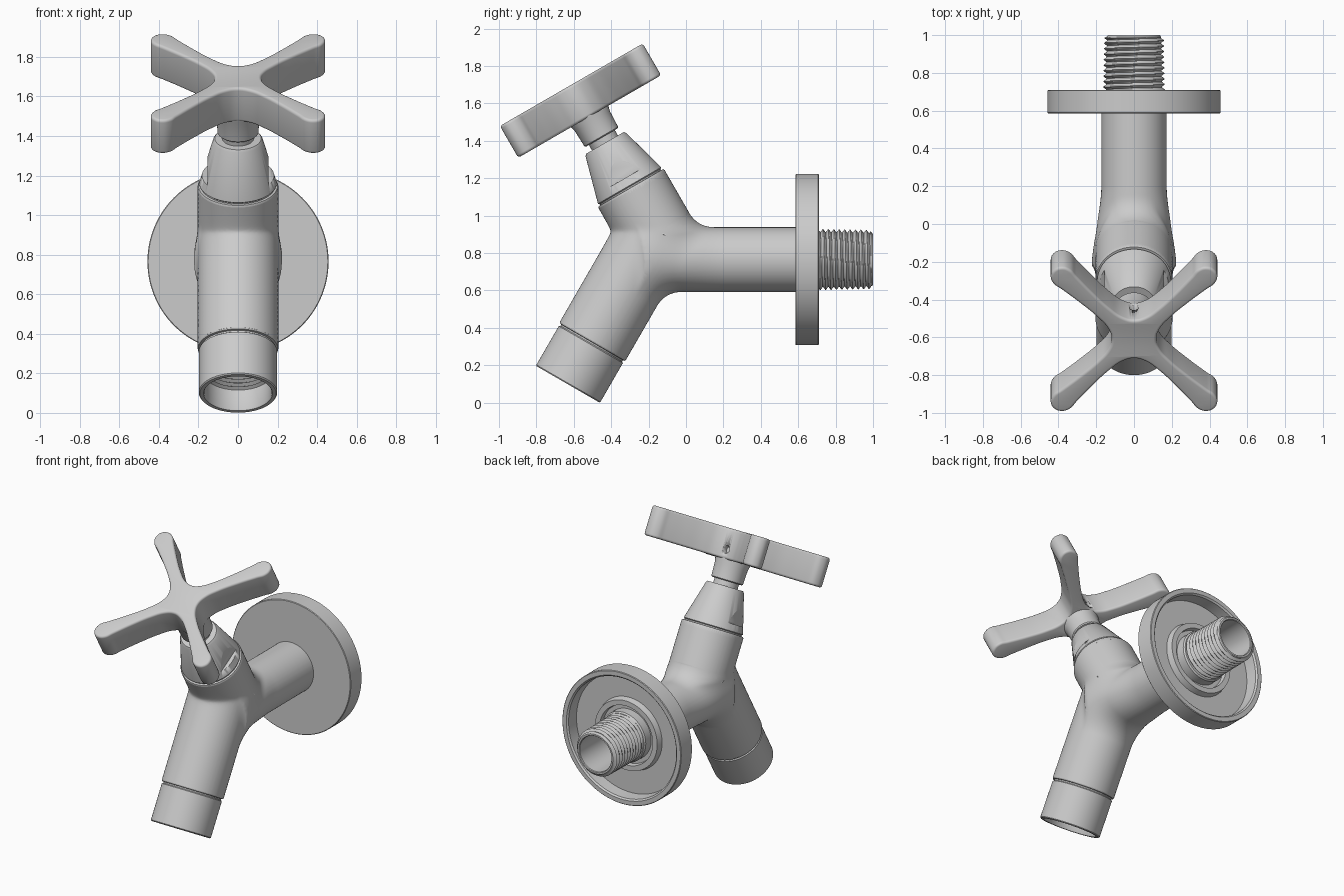
import bpy, bmesh, math
from math import pi, sin, cos, radians, hypot
from mathutils import Vector, Matrix

if "Cube" in bpy.data.objects:
    bpy.data.objects.remove(bpy.data.objects["Cube"])

UP, DOWN, BACK = radians(30), radians(150), radians(-90)   # x-rotations of the three axes
SEAM_LOW = Vector((0, -0.4975, 0.33))
SEAM_TOP = Vector((0, -0.29, 1.14))
PIPE_Z, PIPE_R, BODY_R = 0.765, 0.173, 0.204
KNEE_Y, KNEE_Z = -0.16, 0.915


def add_object(name, mesh, loc=(0, 0, 0), rot=0.0, angle=35):
    ob = bpy.data.objects.new(name, mesh)
    bpy.context.collection.objects.link(ob)
    ob.location, ob.rotation_euler = loc, (rot, 0, 0)
    bpy.ops.object.select_all(action='DESELECT')
    ob.select_set(True)
    bpy.context.view_layer.objects.active = ob
    bpy.ops.object.shade_smooth_by_angle(angle=radians(angle))
    return ob


def lathe(name, profile, loc, rot, segs=96, wave=None):
    """Revolve (radius, height) points; wave(height, angle) adds to the radius."""
    bm = bmesh.new()
    rings = []
    for r, z in profile:
        ring = []
        for i in range(segs):
            a = 2 * pi * i / segs
            rr = r + (wave(z, a) if wave else 0)
            ring.append(bm.verts.new((rr * cos(a), rr * sin(a), z)))
        rings.append(ring)
    for a, b in zip(rings, rings[1:]):
        for i in range(segs):
            j = (i + 1) % segs
            bm.faces.new((a[i], a[j], b[j], b[i]))
    bmesh.ops.remove_doubles(bm, verts=bm.verts, dist=1e-5)
    bmesh.ops.recalc_face_normals(bm, faces=bm.faces)
    me = bpy.data.meshes.new(name)
    bm.to_mesh(me)
    return add_object(name, me, loc, rot)


def cut(target, cutter):
    cutter.hide_render = True
    cutter.hide_viewport = True
    mod = target.modifiers.new("cut", 'BOOLEAN')
    mod.operation, mod.object, mod.solver = 'DIFFERENCE', cutter, 'EXACT'


# Body: bent tube blended into the wall pipe
def body_distance(p):
    z = math.sqrt((p.z - KNEE_Z) ** 2 + 0.0002)
    tube = hypot(p.x, (p.y - KNEE_Y) * cos(UP) + z * sin(UP)) - BODY_R
    t = min(max((0.2 - p.y) / 0.3, 0), 1)
    widen = 1 + 0.17 * t * t * (3 - 2 * t)
    pipe = max(hypot(p.x / widen, p.z - PIPE_Z) - PIPE_R, -0.2 - p.y)
    k = 0.08
    h = max(k - abs(tube - pipe), 0) / k
    return min(tube, pipe) - h * h * k / 4


def make_body():
    bm = bmesh.new()
    knee = Vector((0, KNEE_Y, KNEE_Z))
    low_end = SEAM_LOW + Vector((0, -0.05, -0.0866))
    top_end = SEAM_TOP + Vector((0, -0.05, 0.0866))
    for a, b, r in ((knee, low_end, BODY_R), (knee, top_end, BODY_R),
                    (Vector((0, -0.2, PIPE_Z)), Vector((0, 0.72, PIPE_Z)), PIPE_R)):
        rot = (b - a).to_track_quat('Z', 'Y').to_matrix().to_4x4()
        bmesh.ops.create_cone(bm, cap_ends=True, segments=64, radius1=r, radius2=r,
                              depth=(b - a).length,
                              matrix=Matrix.Translation((a + b) / 2) @ rot)
    me = bpy.data.meshes.new("body_base")
    bm.to_mesh(me)
    ob = add_object("body", me)
    mod = ob.modifiers.new("skin", 'REMESH')
    mod.mode, mod.voxel_size = 'VOXEL', 0.0125
    dg = bpy.context.evaluated_depsgraph_get()
    skin = bpy.data.meshes.new_from_object(ob.evaluated_get(dg))
    ob.modifiers.clear()
    bm = bmesh.new()
    bm.from_mesh(skin)
    e = 0.001
    axes = [Vector((e, 0, 0)), Vector((0, e, 0)), Vector((0, 0, e))]
    for v in bm.verts:
        for _ in range(3):
            d = body_distance(v.co)
            g = Vector([body_distance(v.co + s) - d for s in axes]) / e
            v.co -= g * (d / max(g.length_squared, 0.3))
    for co, no in ((SEAM_LOW, (0, -0.5, -0.866)), (SEAM_TOP, (0, -0.5, 0.866)),
                   (Vector((0, 0.62, 0)), (0, 1, 0))):
        bmesh.ops.bisect_plane(bm, geom=bm.verts[:] + bm.edges[:] + bm.faces[:],
                               plane_co=co, plane_no=no, clear_outer=True)
    for f in bm.faces:
        f.smooth = True
    bm.to_mesh(skin)
    ob.data = skin


make_body()

# Outlet collar with inner thread
inner = [(0.17 if i % 2 else 0.153, 0.14 - 0.011 * i) for i in range(11)]
lathe("outlet_collar",
      [(0.204, 0), (0.201, 0.007), (0.19, 0.009), (0.19, 0.017), (0.198, 0.023),
       (0.198, 0.262), (0.193, 0.268), (0.174, 0.268), (0.17, 0.262), (0.17, 0.15)]
      + inner + [(0.12, 0.025), (0.12, 0.0), (0, 0.0)], SEAM_LOW, DOWN)

# Bonnet with two wrench flats
bonnet = lathe("bonnet",
               [(0, -0.02), (0.204, -0.02), (0.204, 0.002), (0.2, 0.01), (0.188, 0.011),
                (0.188, 0.018), (0.195, 0.024), (0.126, 0.275), (0.117, 0.287), (0, 0.287)],
               SEAM_TOP, UP)
for side, label in ((-1, "left"), (1, "right")):
    bm = bmesh.new()
    bmesh.ops.create_cube(bm, size=1, matrix=Matrix.Translation((side * 0.255, 0, 0.22))
                          @ Matrix.Diagonal((0.2, 0.6, 0.3, 1)))
    me = bpy.data.meshes.new("flat_cutter")
    bm.to_mesh(me)
    cut(bonnet, add_object("flat_cutter_" + label, me, SEAM_TOP, UP))

# Stem and handle hub
lathe("stem", [(0, 0.27), (0.08, 0.27), (0.08, 0.34), (0, 0.34)], SEAM_TOP, UP, 64)
lathe("handle_hub", [(0, 0.32), (0.098, 0.32), (0.104, 0.326), (0.108, 0.42), (0.114, 0.445),
                     (0.116, 0.47), (0, 0.47)], SEAM_TOP, UP, 64)

# Cross handle: one eighth of the outline, mirrored and turned four times
half = [(0, 0.118), (0.06, 0.135), (0.13, 0.19), (0.22, 0.285), (0.305, 0.385),
        (0.34, 0.427), (0.385, 0.441)]
quarter = half + [(0.424, 0.424)] + [(y, x) for x, y in reversed(half[1:])]
outline = []
for q in range(4):
    c, s = (1, 0, -1, 0)[q], (0, -1, 0, 1)[q]
    outline += [(x * c - y * s, x * s + y * c) for x, y in quarter]
curve = bpy.data.curves.new("cross_outline", 'CURVE')
curve.dimensions, curve.fill_mode, curve.resolution_u = '2D', 'BOTH', 6
curve.extrude, curve.bevel_depth, curve.offset, curve.bevel_resolution = 0.083, 0.015, -0.015, 3
spline = curve.splines.new('BEZIER')
spline.bezier_points.add(len(outline) - 1)
for bp, (x, y) in zip(spline.bezier_points, outline):
    bp.co = (x, y, 0)
    bp.handle_left_type = bp.handle_right_type = 'AUTO'
spline.use_cyclic_u = True
tmp = bpy.data.objects.new("cross_outline", curve)
bpy.context.collection.objects.link(tmp)
dg = bpy.context.evaluated_depsgraph_get()
mesh = bpy.data.meshes.new_from_object(tmp.evaluated_get(dg))
bpy.data.objects.remove(tmp)
bm = bmesh.new()
bm.from_mesh(mesh)
bmesh.ops.remove_doubles(bm, verts=bm.verts, dist=1e-5)
bmesh.ops.recalc_face_normals(bm, faces=bm.faces)
bm.to_mesh(mesh)
u, v = Vector((0, -sin(UP), cos(UP))), Vector((0, cos(UP), sin(UP)))
handle = add_object("cross_handle", mesh, SEAM_TOP + u * 0.548, UP)

# Set-screw hole in the back of the handle
cut(handle, lathe("screw_hole_cutter", [(0, -0.06), (0.025, -0.06), (0.025, 0.06), (0, 0.06)],
                  SEAM_TOP + u * 0.51 + v * 0.13, UP + BACK, 32))

# Wall flange, hollow at the back
pipe_axis = (0, 0, PIPE_Z)
lathe("wall_flange",
      [(0.16, 0.585), (0.454, 0.585), (0.458, 0.589), (0.458, 0.706), (0.454, 0.71),
       (0.425, 0.71), (0.415, 0.70), (0.41, 0.62), (0.25, 0.62), (0.24, 0.66),
       (0.205, 0.66), (0.2, 0.63), (0.16, 0.63), (0.16, 0.585)], pipe_axis, BACK, 128)

# Threaded inlet: helical ridge outside, open bore inside
lathe("inlet_shoulder", [(0.16, 0.6), (0.173, 0.6), (0.173, 0.69), (0.165, 0.70), (0.14, 0.70)],
      pipe_axis, BACK)
PITCH = 0.029


def ridge(z, a):
    f = (z / PITCH - a / (2 * pi)) % 1
    fade = min(1, max(0, (0.995 - z) / 0.01))
    return 0.02 * (1 - abs(2 * f - 1)) * fade


lathe("inlet_thread", [(0.146 - 0.006 * i / 84, 0.69 + 0.306 * i / 84) for i in range(85)],
      pipe_axis, BACK, 72, ridge)
lathe("inlet_bore", [(0.14, 0.996), (0.137, 1.0), (0.126, 1.0), (0.122, 0.995),
                     (0.122, 0.55), (0, 0.55)], pipe_axis, BACK, 72)
